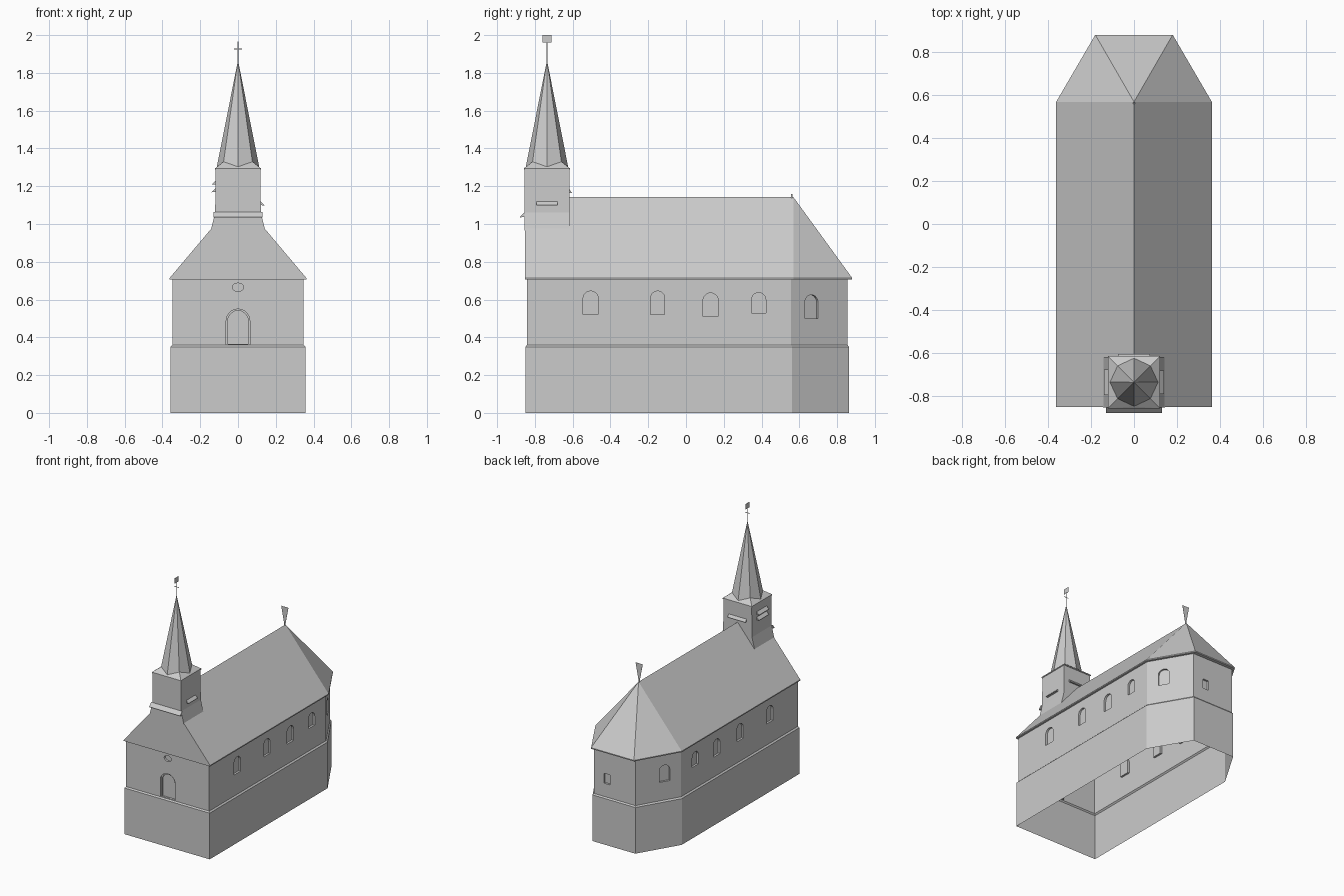
import bpy, bmesh, math
from mathutils import Vector

cube = bpy.data.objects.get("Cube")
if cube:
    bpy.data.objects.remove(cube)

stone = bpy.data.materials.new("plain_grey")
stone.use_nodes = True
stone.diffuse_color = (0.6, 0.6, 0.6, 1)
stone.node_tree.nodes["Principled BSDF"].inputs["Base Color"].default_value = (0.6, 0.6, 0.6, 1)


def finish(name, bm):
    bmesh.ops.recalc_face_normals(bm, faces=bm.faces)
    mesh = bpy.data.meshes.new(name)
    bm.to_mesh(mesh)
    bm.free()
    mesh.materials.append(stone)
    obj = bpy.data.objects.new(name, mesh)
    bpy.context.scene.collection.objects.link(obj)
    return obj


def loft(name, rings):
    """Closed solid through rings that have equal point counts."""
    bm = bmesh.new()
    rows = [[bm.verts.new(p) for p in ring] for ring in rings]
    n = len(rows[0])
    for a, b in zip(rows, rows[1:]):
        for i in range(n):
            j = (i + 1) % n
            bm.faces.new((a[i], a[j], b[j], b[i]))
    bm.faces.new(rows[0])
    bm.faces.new(rows[-1])
    return finish(name, bm)


def outline(w, front, knee, back, wb, z):
    """Church plan: straight nave with a three-sided end."""
    half = [(w, front), (w, knee), (wb, back)]
    pts = half + [(-x, y) for x, y in reversed(half)]
    return [(x, y, z) for x, y in pts]


def rect(hx, y0, y1, z):
    return [(-hx, y0, z), (hx, y0, z), (hx, y1, z), (-hx, y1, z)]


def box(name, x, y, z):
    return loft(name, [rect(x, y[0], y[1], h) for h in z])


def sweep(name, centre, out, profile, length):
    """Sweep an (outward, height) profile along a wall."""
    out = Vector((*out, 0)).normalized()
    along = Vector((-out.y, out.x, 0))
    c = Vector((*centre, 0))
    return loft(name, [[c + along * s * length / 2 + out * o + Vector((0, 0, z))
                        for o, z in profile] for s in (-1, 1)])


def arch(w, z0, z1):
    r = w / 2
    return [(-r, z0), (r, z0)] + [
        (r * math.cos(math.pi * i / 10), z1 - r + r * math.sin(math.pi * i / 10))
        for i in range(11)]


def cutter(centre, out, shape, depth):
    """Opening cutter, from outside the wall to the given depth."""
    out = Vector((*out, 0)).normalized()
    along = Vector((-out.y, out.x, 0))
    c = Vector((*centre, 0))
    obj = loft("opening_cutter", [[c + along * s + out * o + Vector((0, 0, z))
                                   for s, z in shape] for o in (-depth, 0.03)])
    obj.hide_render = True
    return obj


# Walls: plinth, sloped ledge and upper wall
W, FRONT, KNEE, BACK, WB = 0.348, -0.842, 0.557, 0.855, 0.174
plinth = (0.358, -0.85, 0.562, 0.863, 0.179)
walls = loft("walls", [outline(*plinth, 0), outline(*plinth, 0.35),
                       outline(W, FRONT, KNEE, BACK, WB, 0.36),
                       outline(W, FRONT, KNEE, BACK, WB, 0.71)])

# Recessed openings
cuts = []
slant = Vector((BACK - KNEE, W - WB))
for side in (1, -1):
    for y, w, z0, z1 in ((-0.505, 0.08, 0.52, 0.645), (-0.15, 0.075, 0.52, 0.645),
                         (0.13, 0.08, 0.51, 0.635), (0.385, 0.075, 0.53, 0.637)):
        cuts.append(cutter((side * W, y), (side, 0), arch(w, z0, z1), 0.015))
    mid = (side * (W + WB) / 2 - side * 0.006, (KNEE + BACK) / 2 - 0.035)
    mid = (side * (W - 0.36 * (W - WB)), KNEE + 0.36 * (BACK - KNEE))
    cuts.append(cutter(mid, (side * slant.x, slant.y), arch(0.08, 0.5, 0.625), 0.015))
cuts.append(cutter((0.065, BACK), (0, 1),
                   [(-0.025, 0.46), (0.025, 0.46), (0.025, 0.535), (-0.025, 0.535)], 0.015))
oval = [(0.03 * math.cos(math.tau * i / 16), 0.665 + 0.022 * math.sin(math.tau * i / 16))
        for i in range(16)]
cuts.append(cutter((0, FRONT), (0, -1), oval, 0.015))
cuts.append(cutter((0, FRONT), (0, -1), arch(0.125, 0.363, 0.55), 0.008))
cuts.append(cutter((0, FRONT), (0, -1), arch(0.108, 0.364, 0.541), 0.018))

bpy.context.view_layer.objects.active = walls
for c in cuts:
    mod = walls.modifiers.new("opening", 'BOOLEAN')
    mod.operation = 'DIFFERENCE'
    mod.solver = 'EXACT'
    mod.object = c
    bpy.ops.object.modifier_apply(modifier=mod.name)
for c in cuts:
    bpy.data.objects.remove(c)

# Open the underside and top so the walls form a hollow shell
bm = bmesh.new()
bm.from_mesh(walls.data)
ends = [f for f in bm.faces if all(v.co.z < 0.001 for v in f.verts)
        or all(v.co.z > 0.709 for v in f.verts)]
bmesh.ops.delete(bm, geom=ends, context='FACES')
bm.to_mesh(walls.data)
bm.free()

# Main roof: thin eaves, gable at the front, hipped at the end
bm = bmesh.new()
eave = (0.362, -0.852, 0.568, 0.88, 0.18)
low = [bm.verts.new(p) for p in outline(*eave, 0.706)]
rim = [bm.verts.new(p) for p in outline(*eave, 0.714)]
ridge_front = bm.verts.new((0, -0.852, 1.143))
ridge_back = bm.verts.new((0, 0.568, 1.143))
bm.faces.new(low)
for i in range(6):
    j = (i + 1) % 6
    bm.faces.new((low[i], low[j], rim[j], rim[i]))
bm.faces.new((rim[0], rim[1], ridge_back, ridge_front))
bm.faces.new((rim[5], rim[4], ridge_back, ridge_front))
bm.faces.new((rim[5], rim[0], ridge_front))
for i in (1, 2, 3):
    bm.faces.new((rim[i], rim[i + 1], ridge_back))
finish("roof", bm)

# Tower with flared foot
T0, T1 = -0.854, -0.618
TY = (T0 + T1) / 2
loft("tower", [rect(hx, T0, T1, z) for hx, z in
               ((0.144, 0.965), (0.121, 1.06), (0.118, 1.288))])

# Spire: square foot turning into a tall octagon
bm = bmesh.new()
H = 0.122
square = [(H, H), (-H, H), (-H, -H), (H, -H)]
under = [bm.verts.new((x, TY + y, 1.286)) for x, y in square]
corner = [bm.verts.new((x, TY + y, 1.294)) for x, y in square]
ring = []
for i in range(8):
    a = math.pi / 4 * i
    z, r = (1.33, 0.108) if i % 2 else (1.303, 0.112)
    ring.append(bm.verts.new((r * math.cos(a), TY + r * math.sin(a), z)))
apex = bm.verts.new((0, TY, 1.867))
bm.faces.new(under)
for i in range(8):
    bm.faces.new((ring[i], ring[(i + 1) % 8], apex))
for k in range(4):
    n = (k + 1) % 4
    axis, diag, after = ring[2 * k], ring[2 * k + 1], ring[(2 * k + 2) % 8]
    bm.faces.new((corner[k], diag, axis))
    bm.faces.new((corner[k], after, diag))
    bm.faces.new((corner[k], corner[n], after))
    bm.faces.new((under[k], under[n], corner[n], corner[k]))
finish("spire", bm)

# Small sloped boards on the tower
def board(name, centre, out, z, length, reach=0.02, rise=0.02):
    sweep(name, centre, out, [(0, z), (reach, z - 0.002), (reach, z), (0, z + rise)], length)


board("front_canopy", (0, T0), (0, -1), 1.037, 0.26, 0.025, 0.026)
board("left_louvre", (0.119, TY), (1, 0), 1.10, 0.11)
board("right_louvre_low", (-0.119, TY), (-1, 0), 1.17, 0.12)
board("right_louvre_high", (-0.119, TY), (-1, 0), 1.21, 0.12)
board("back_louvre", (0, T1), (0, 1), 1.165, 0.15, 0.014)

# Weather vane
box("vane_pole", 0.0015, (TY - 0.0015, TY + 0.0015), (1.85, 1.965))
box("vane_crossbar", 0.02, (TY - 0.0015, TY + 0.0015), (1.925, 1.928))
box("vane_flag", 0.0008, (TY - 0.024, TY + 0.024), (1.96, 2.0))

# Ridge finial: small stub carrying a thin plate that widens upwards
box("finial_stub", 0.004, (0.557, 0.565), (1.13, 1.16))
loft("finial_plate", [rect(hx, 0.5605, 0.5615, z) for hx, z in ((0.003, 1.14), (0.03, 1.28))])
